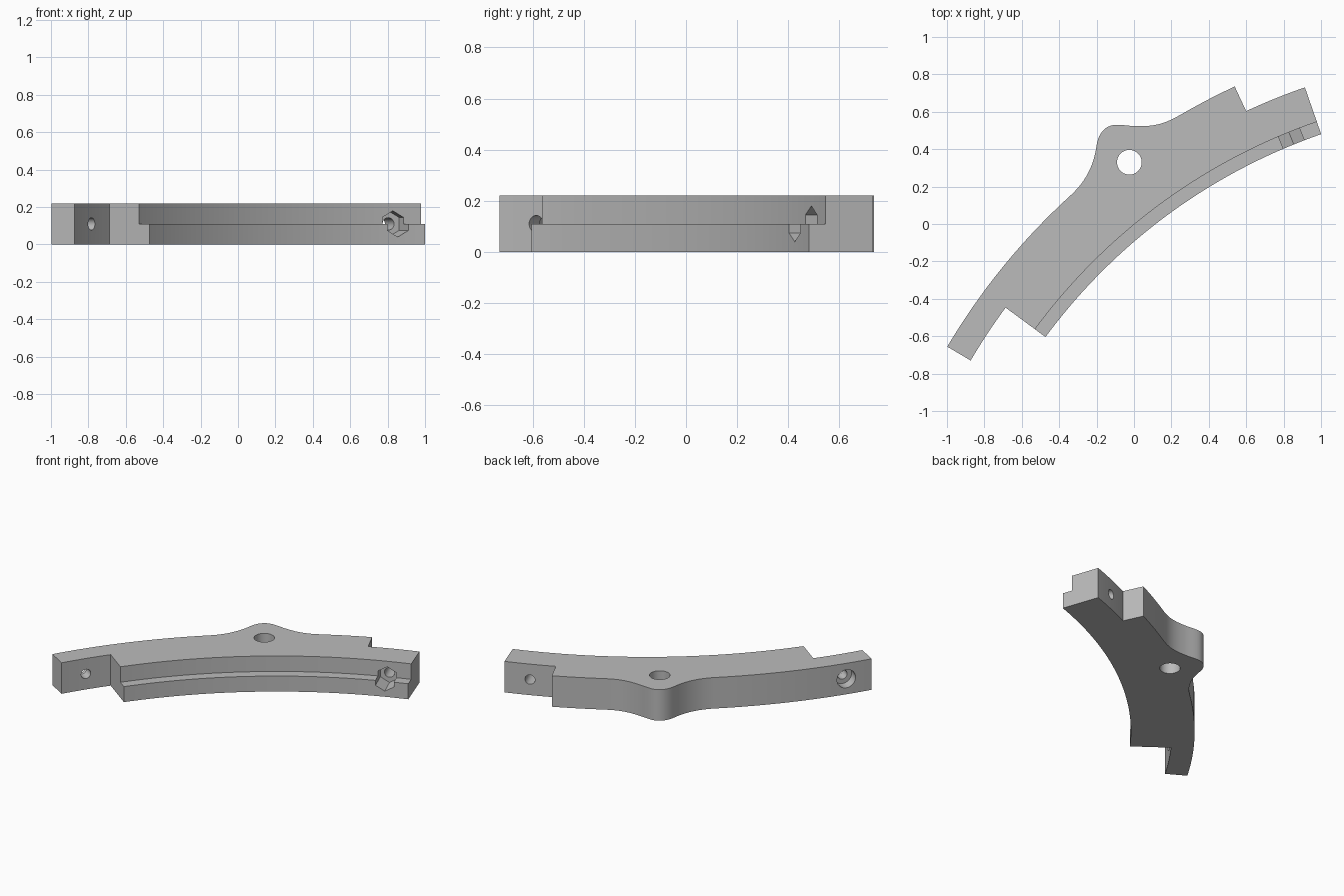
import bpy, bmesh, math
from mathutils import Vector, Matrix
from mathutils.geometry import interpolate_bezier

if "Cube" in bpy.data.objects:
    bpy.data.objects.remove(bpy.data.objects["Cube"])

# Arc centre, radii and end angles of the bracket
CENTRE = Vector((2.01, -2.435))
R_INNER, R_LEDGE, R_TAB, R_OUTER = 3.085, 3.155, 3.35, 3.495
RIGHT_END, RIGHT_NOTCH, LEFT_NOTCH, LEFT_END = 109.1, 114.9, 143.6, 149.4
HEIGHT = 0.22
MID = HEIGHT / 2

grey = bpy.data.materials.new("plain grey")
grey.use_nodes = True
grey.diffuse_color = (0.5, 0.5, 0.5, 1)
grey.node_tree.nodes["Principled BSDF"].inputs["Base Color"].default_value = (0.5, 0.5, 0.5, 1)


def polar(radius, degrees):
    a = math.radians(degrees)
    return CENTRE + radius * Vector((math.cos(a), math.sin(a)))


def angle_of(p):
    d = Vector(p) - CENTRE
    return math.degrees(math.atan2(d.y, d.x))


def arc(radius, start, end, steps=32):
    return [polar(radius, start + (end - start) * i / steps) for i in range(steps + 1)]


def bezier(*points):
    return [Vector(p[:2]) for p in interpolate_bezier(*[Vector((*p, 0)) for p in points], 12)]


def finish(bm, name):
    bmesh.ops.recalc_face_normals(bm, faces=bm.faces)
    mesh = bpy.data.meshes.new(name)
    bm.to_mesh(mesh)
    bm.free()
    mesh.materials.append(grey)
    obj = bpy.data.objects.new(name, mesh)
    bpy.context.collection.objects.link(obj)
    return obj


def prism(name, outline, bottom, top):
    bm = bmesh.new()
    face = bm.faces.new([bm.verts.new((p.x, p.y, bottom)) for p in outline])
    new = bmesh.ops.extrude_face_region(bm, geom=[face])["geom"]
    bmesh.ops.translate(bm, vec=(0, 0, top - bottom),
                        verts=[v for v in new if isinstance(v, bmesh.types.BMVert)])
    return finish(bm, name)


def bore(name, start, end, radius, sides=32):
    """Round or hexagonal cutter between two points, one corner facing up."""
    axis = end - start
    x = axis.normalized()
    side = Vector((-x.y, x.x, 0)) if abs(x.z) < 0.9 else Vector((1, 0, 0))
    up = x.cross(side)
    turn = Matrix((up, side, -x)).transposed().to_4x4()
    bm = bmesh.new()
    bmesh.ops.create_cone(bm, cap_ends=True, segments=sides, radius1=radius, radius2=radius,
                          depth=axis.length)
    first = min((v.co for v in bm.verts), key=lambda c: (round(abs(c.y), 4), -c.x))
    spin = -math.atan2(first.y, first.x)
    bmesh.ops.rotate(bm, verts=bm.verts, matrix=Matrix.Rotation(spin, 3, 'Z'))
    if abs(first.y) > 1e-4:
        bmesh.ops.rotate(bm, verts=bm.verts, matrix=Matrix.Rotation(math.radians(30), 3, 'Z'))
    bmesh.ops.transform(bm, verts=bm.verts,
                        matrix=Matrix.Translation((start + end) / 2) @ turn)
    return finish(bm, name)


def radial_bore(name, degrees, r_start, r_end, radius, sides=32):
    a, b = polar(r_start, degrees), polar(r_end, degrees)
    return bore(name, Vector((*a, MID)), Vector((*b, MID)), radius, sides)


# Rounded lug on the outer edge, blended into the arc
lug_left, lug_right = (-0.34, 0.152), (0.28, 0.602)
lug = (bezier(lug_left, (-0.26, 0.225), (-0.215, 0.31), (-0.20, 0.42))
       + bezier((-0.20, 0.42), (-0.19, 0.49), (-0.15, 0.53), (-0.094, 0.53))[1:]
       + bezier((-0.094, 0.53), (-0.05, 0.53), (-0.02, 0.523), (0.02, 0.523))[1:]
       + bezier((0.02, 0.523), (0.14, 0.52), (0.193, 0.552), lug_right)[1:])

# Curved body with a lapped tab at each end
outline = (arc(R_INNER, RIGHT_END, LEFT_NOTCH, 48)
           + arc(R_TAB, LEFT_NOTCH, LEFT_END, 8)
           + arc(R_OUTER, LEFT_END, angle_of(lug_left))[:-1]
           + lug
           + arc(R_OUTER, angle_of(lug_right), RIGHT_NOTCH, 12)[1:]
           + arc(R_TAB, RIGHT_NOTCH, RIGHT_END, 8))
body = prism("curved_bracket", outline, 0, HEIGHT)

left_mid = (LEFT_NOTCH + LEFT_END) / 2
right_mid = (RIGHT_NOTCH + RIGHT_END) / 2
cutters = [
    # Stepped ledge along the inner edge
    prism("ledge_cutter", arc(R_LEDGE, RIGHT_END - 2, LEFT_NOTCH + 2, 48)
          + arc(R_INNER - 0.1, LEFT_NOTCH + 2, RIGHT_END - 2, 48), MID, HEIGHT + 0.1),
    # Pivot hole through the lug
    bore("pivot_cutter", Vector((-0.025, 0.33, -0.1)), Vector((-0.025, 0.33, 0.4)), 0.066, 48),
    # Screw hole and counterbore in the left tab
    radial_bore("left_screw_cutter", left_mid, R_TAB - 0.1, R_OUTER + 0.1, 0.033),
    radial_bore("left_head_cutter", left_mid, R_OUTER - 0.07, R_OUTER + 0.1, 0.064),
    # Screw hole and hexagonal nut pocket in the right tab
    radial_bore("right_screw_cutter", right_mid, R_INNER - 0.1, R_TAB + 0.1, 0.033),
    radial_bore("nut_cutter", right_mid, R_INNER - 0.1, 3.22, 0.07, 6),
]
for cutter in cutters:
    cutter.hide_render = True
    mod = body.modifiers.new(cutter.name, 'BOOLEAN')
    mod.operation = 'DIFFERENCE'
    mod.solver = 'EXACT'
    mod.object = cutter

# Apply the cuts and drop the cutters
bpy.context.view_layer.update()
evaluated = body.evaluated_get(bpy.context.evaluated_depsgraph_get())
cut_mesh = bpy.data.meshes.new_from_object(evaluated)
body.modifiers.clear()
body.data = cut_mesh
for cutter in cutters:
    bpy.data.objects.remove(cutter)

for obj in bpy.context.selected_objects:
    obj.select_set(False)
body.select_set(True)
bpy.context.view_layer.objects.active = body
bpy.ops.object.shade_smooth_by_angle(angle=math.radians(30))
